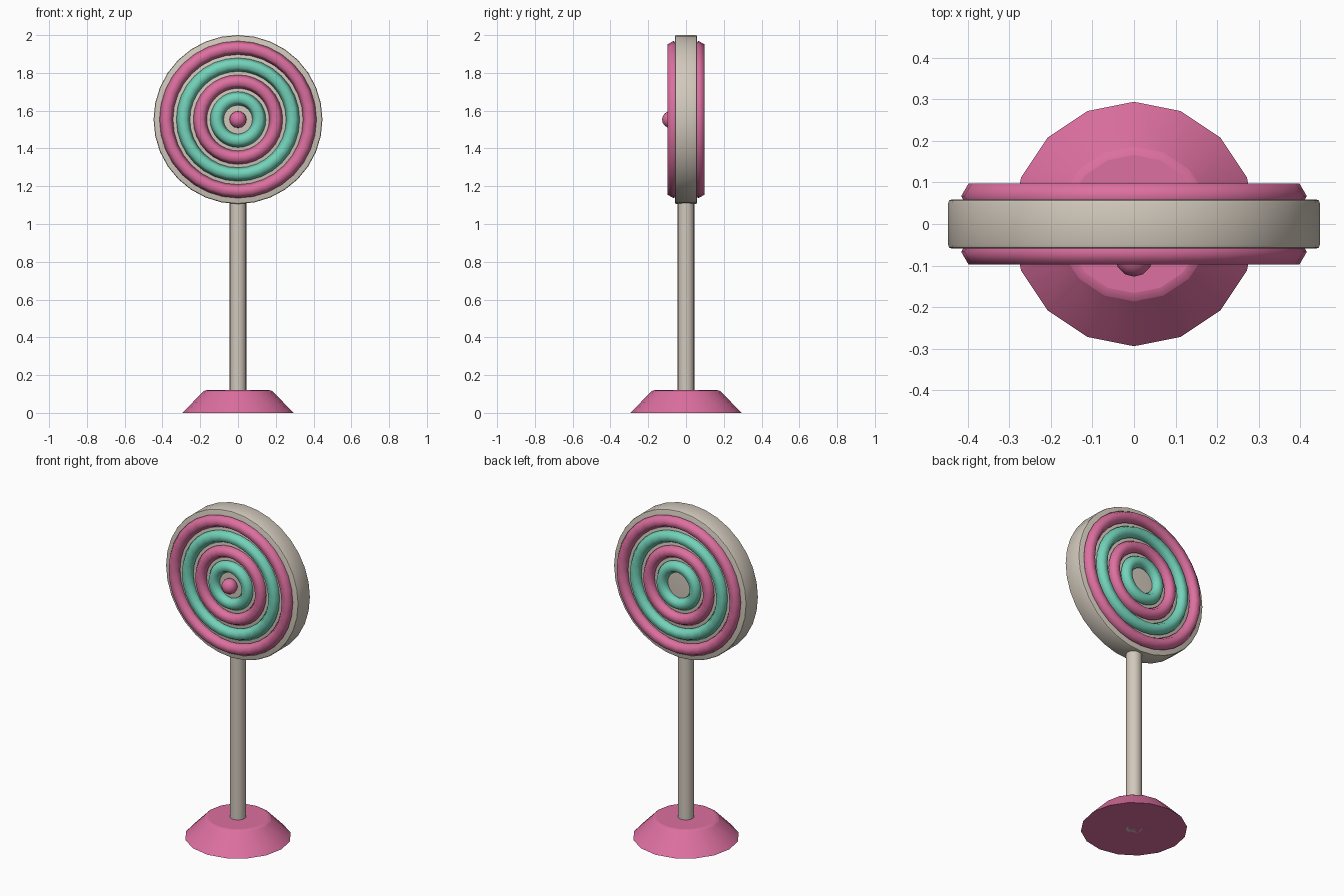
import bpy, math

if "Cube" in bpy.data.objects:
    bpy.data.objects.remove(bpy.data.objects["Cube"])

CZ = 1.553      # height of the candy centre
R = 0.447       # candy radius


def material(name, rgb):
    m = bpy.data.materials.new(name)
    m.diffuse_color = (*rgb, 1)
    m.use_nodes = True
    m.node_tree.nodes["Principled BSDF"].inputs["Base Color"].default_value = m.diffuse_color
    return m


pink = material("pink", (0.72, 0.16, 0.35))
mint = material("mint", (0.17, 0.65, 0.49))
cream = material("cream", (0.64, 0.58, 0.50))


def finish(name, mat, bevel=0.0, angle=40):
    ob = bpy.context.object
    ob.name = name
    ob.data.materials.append(mat)
    bpy.ops.object.transform_apply(location=False, rotation=True, scale=True)
    if bevel:
        b = ob.modifiers.new("soft_edge", "BEVEL")
        b.width = bevel
        b.segments = 2
        b.limit_method = "ANGLE"
        b.angle_limit = math.radians(35)
        bpy.ops.object.modifier_apply(modifier=b.name)
    bpy.ops.object.shade_smooth_by_angle(angle=math.radians(angle))
    return ob


# Sloped base, with only its top rim softened
bpy.ops.mesh.primitive_cone_add(vertices=16, radius1=0.294, radius2=0.178,
                                depth=0.12, location=(0, 0, 0.06))
base = finish("base", pink, angle=20)
bev = base.modifiers.new("top_rim", "BEVEL")
group = base.vertex_groups.new(name="top_rim")
group.add([v.index for v in base.data.vertices if v.co.z > 0], 1.0, "REPLACE")
bev.limit_method = "VGROUP"
bev.vertex_group = "top_rim"
bev.width = 0.012
bev.segments = 2
bpy.ops.object.modifier_apply(modifier=bev.name)

# Stick
bpy.ops.mesh.primitive_cylinder_add(vertices=16, radius=0.0445, depth=1.2,
                                    location=(0, 0, 0.6))
finish("stick", cream)

# Candy disc
bpy.ops.mesh.primitive_cylinder_add(vertices=32, radius=R, depth=0.119,
                                    location=(0, 0, CZ),
                                    rotation=(math.pi / 2, 0, 0))
finish("candy_disc", cream, bevel=0.009)

# Alternating hexagonal-section rings on both faces
for side, y in (("front", -0.067), ("back", 0.067)):
    for i in range(4):
        bpy.ops.mesh.primitive_torus_add(
            major_segments=32, minor_segments=6,
            major_radius=R * (0.85 - 0.2 * i), minor_radius=0.0358,
            location=(0, y, CZ), rotation=(math.pi / 2, 0, 0))
        finish(f"{side}_ring_{i + 1}", (pink, mint)[i % 2], angle=65)

# Centre button, front only
bpy.ops.mesh.primitive_uv_sphere_add(segments=12, ring_count=8, radius=0.0447,
                                     location=(0, -0.082, CZ))
finish("centre_button", pink, angle=60)
